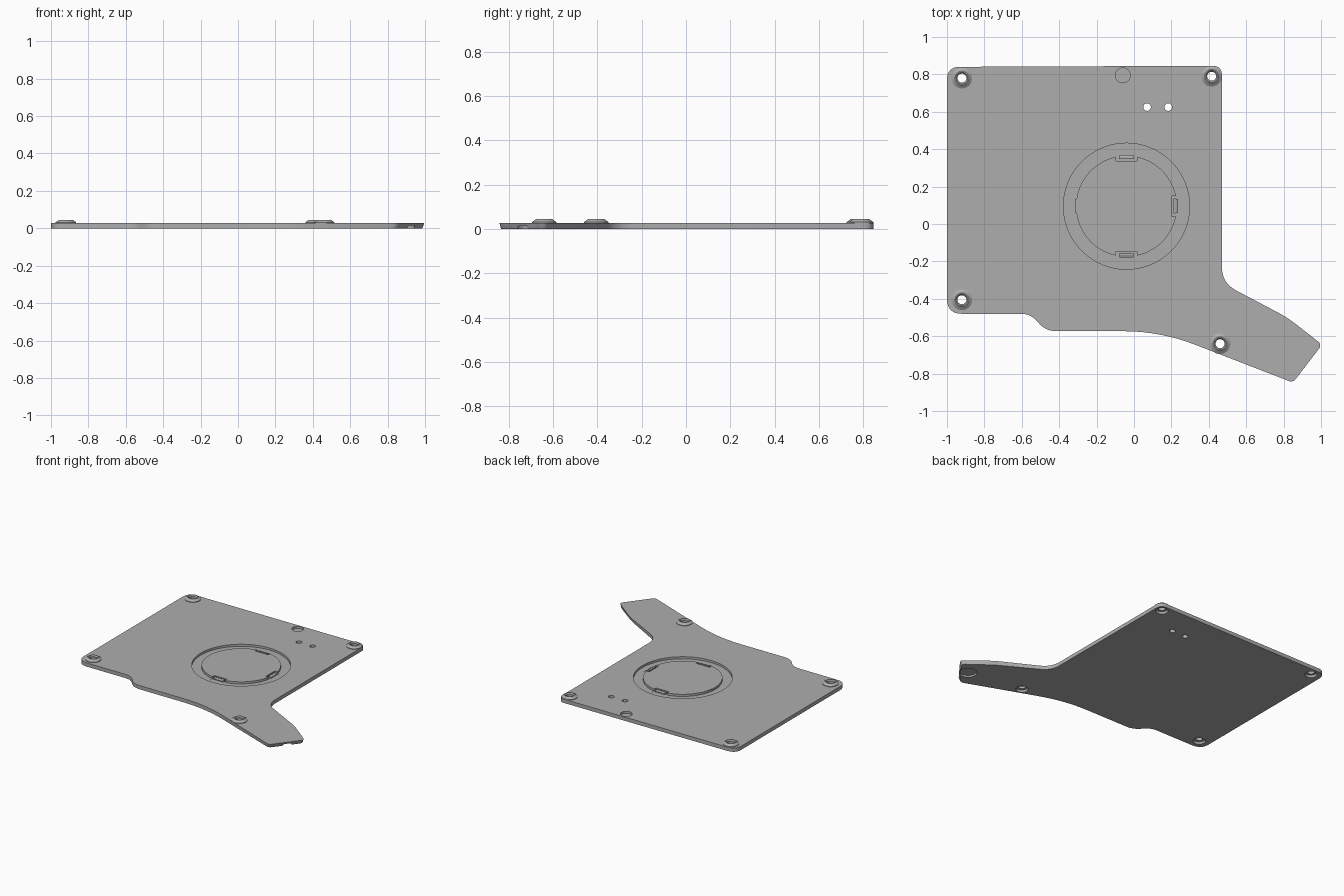
import bpy, bmesh, math
from mathutils import Vector, Matrix

cube = bpy.data.objects.get("Cube")
if cube:
    bpy.data.objects.remove(cube, do_unlink=True)

TOP = 0.028
FLOOR = 0.012
CENTRE = (-0.04, 0.095)

grey = bpy.data.materials.new("plain grey")
grey.use_nodes = True
grey.diffuse_color = (0.42, 0.42, 0.42, 1)
grey.node_tree.nodes["Principled BSDF"].inputs["Base Color"].default_value = grey.diffuse_color


def make(name, bm):
    bmesh.ops.recalc_face_normals(bm, faces=bm.faces)
    mesh = bpy.data.meshes.new(name)
    bm.to_mesh(mesh)
    bm.free()
    mesh.materials.append(grey)
    obj = bpy.data.objects.new(name, mesh)
    bpy.context.collection.objects.link(obj)
    return obj


def lathe(name, profile, at, steps=48):
    """Ring swept from a closed (radius, height) profile."""
    bm = bmesh.new()
    rings = []
    for i in range(steps):
        a = math.tau * i / steps
        rings.append([bm.verts.new((at[0] + r * math.cos(a), at[1] + r * math.sin(a), z))
                      for r, z in profile])
    n = len(profile)
    for i in range(steps):
        p, q = rings[i], rings[(i + 1) % steps]
        for j in range(n):
            k = (j + 1) % n
            bm.faces.new((p[j], p[k], q[k], q[j]))
    return make(name, bm)


def cylinder(name, at, radius, z0, z1):
    bm = bmesh.new()
    bmesh.ops.create_cone(bm, cap_ends=True, segments=40, radius1=radius, radius2=radius,
                          depth=z1 - z0, matrix=Matrix.Translation((*at, (z0 + z1) / 2)))
    return make(name, bm)


def radial_box(name, angle, r0, r1, width, z0, z1, slope=0):
    """Box set around the central disc, with an optional sloped inner top edge."""
    bm = bmesh.new()
    bmesh.ops.create_cube(bm, size=1)
    for v in bm.verts:
        inner, high = v.co.x < 0, v.co.z > 0
        v.co = Vector((r0 if inner else r1, v.co.y * width,
                       (z1 - (slope if inner else 0)) if high else z0))
    bm.transform(Matrix.Translation((*CENTRE, 0)) @ Matrix.Rotation(angle, 4, "Z"))
    return make(name, bm)


def rounded(corners, steps=8):
    """Outline with each (x, y, setback) corner replaced by a curve."""
    out = []
    for i, (x, y, t) in enumerate(corners):
        c = Vector((x, y))
        a = Vector(corners[i - 1][:2]) - c
        b = Vector(corners[(i + 1) % len(corners)][:2]) - c
        a, b = c + a.normalized() * t, c + b.normalized() * t
        for s in range(steps + 1):
            u = s / steps
            out.append(a * (1 - u) ** 2 + c * 2 * u * (1 - u) + b * u * u)
    return out


# Base plate with the angled arm
outline = rounded([
    (-1, 0.84, 0.07), (0.47, 0.846, 0.05), (0.47, -0.315, 0.085), (0.82, -0.5, 0.05),
    (1.006, -0.645, 0.03), (0.85, -0.848, 0.025), (0.14, -0.573, 0.2),
    (-0.475, -0.573, 0.06), (-0.55, -0.48, 0.055), (-1, -0.48, 0.08)])
bm = bmesh.new()
levels = []
for z, inset in ((0, 0.012), (0.005, 0.008), (TOP, 0)):
    loop = []
    for p in outline:
        # The arm tip tapers towards the underside
        taper = inset * max(0, min(1, (p.x - 0.6) / 0.25))
        q = p + (Vector((0.6, -0.55)) - p).normalized() * taper
        loop.append(bm.verts.new((q.x, q.y, z)))
    levels.append(loop)
for low, high in zip(levels, levels[1:]):
    for i in range(len(low)):
        j = (i + 1) % len(low)
        bm.faces.new((low[i], low[j], high[j], high[i]))
bm.faces.new(levels[0])
bm.faces.new(levels[-1])
plate = make("base_plate", bm)

# Cutters: ring groove, clip slots, screw holes, small holes and shallow recesses
bosses = [(-0.92, 0.78), (0.415, 0.79), (-0.92, -0.405), (0.46, -0.64)]
quarters = [i * math.pi / 2 for i in range(4)]
cutters = [lathe("groove_cutter", [(0.27, FLOOR), (0.337, FLOOR), (0.337, 0.06), (0.27, 0.06)],
                 CENTRE, 96)]
for a in quarters:
    cutters.append(radial_box("slot_cutter", a, 0.242, 0.29, 0.11, FLOOR - 0.001, 0.06))
for at in bosses:
    cutters.append(cylinder("screw_hole_cutter", at, 0.024, -0.05, 0.08))
    cutters.append(cylinder("screw_recess_cutter", at, 0.042, -0.05, 0.018))
for x in (0.07, 0.183):
    cutters.append(cylinder("small_hole_cutter", (x, 0.625), 0.02, -0.05, 0.08))
cutters.append(cylinder("back_recess_cutter", (-0.06, 0.795), 0.04, FLOOR, 0.08))
cutters.append(cylinder("arm_recess_cutter", (0.885, -0.705), 0.06, -0.05, 0.014))

bpy.context.view_layer.objects.active = plate
for c in cutters:
    mod = plate.modifiers.new(c.name, "BOOLEAN")
    mod.operation, mod.solver, mod.object = "DIFFERENCE", "EXACT", c
    bpy.ops.object.modifier_apply(modifier=mod.name)
    bpy.data.objects.remove(c, do_unlink=True)

parts = [plate]

# Raised conical screw bosses
for i, at in enumerate(bosses):
    parts.append(lathe(f"screw_boss_{i + 1}", [
        (0.024, TOP - 0.002), (0.055, TOP - 0.002), (0.055, 0.032), (0.049, 0.036),
        (0.037, 0.045), (0.031, 0.045), (0.024, 0.036)], at))

# Snap clips in the slots around the disc
for i, a in enumerate(quarters):
    parts.append(radial_box(f"clip_{i + 1}", a, 0.252, 0.262, 0.08, 0.01, TOP))
    parts.append(radial_box(f"clip_hook_{i + 1}", a, 0.262, 0.275, 0.075, 0.016, 0.022, -0.005))

for obj in bpy.context.selected_objects:
    obj.select_set(False)
for obj in parts:
    obj.select_set(True)
bpy.context.view_layer.objects.active = plate
bpy.ops.object.shade_smooth_by_angle(angle=math.radians(25))
